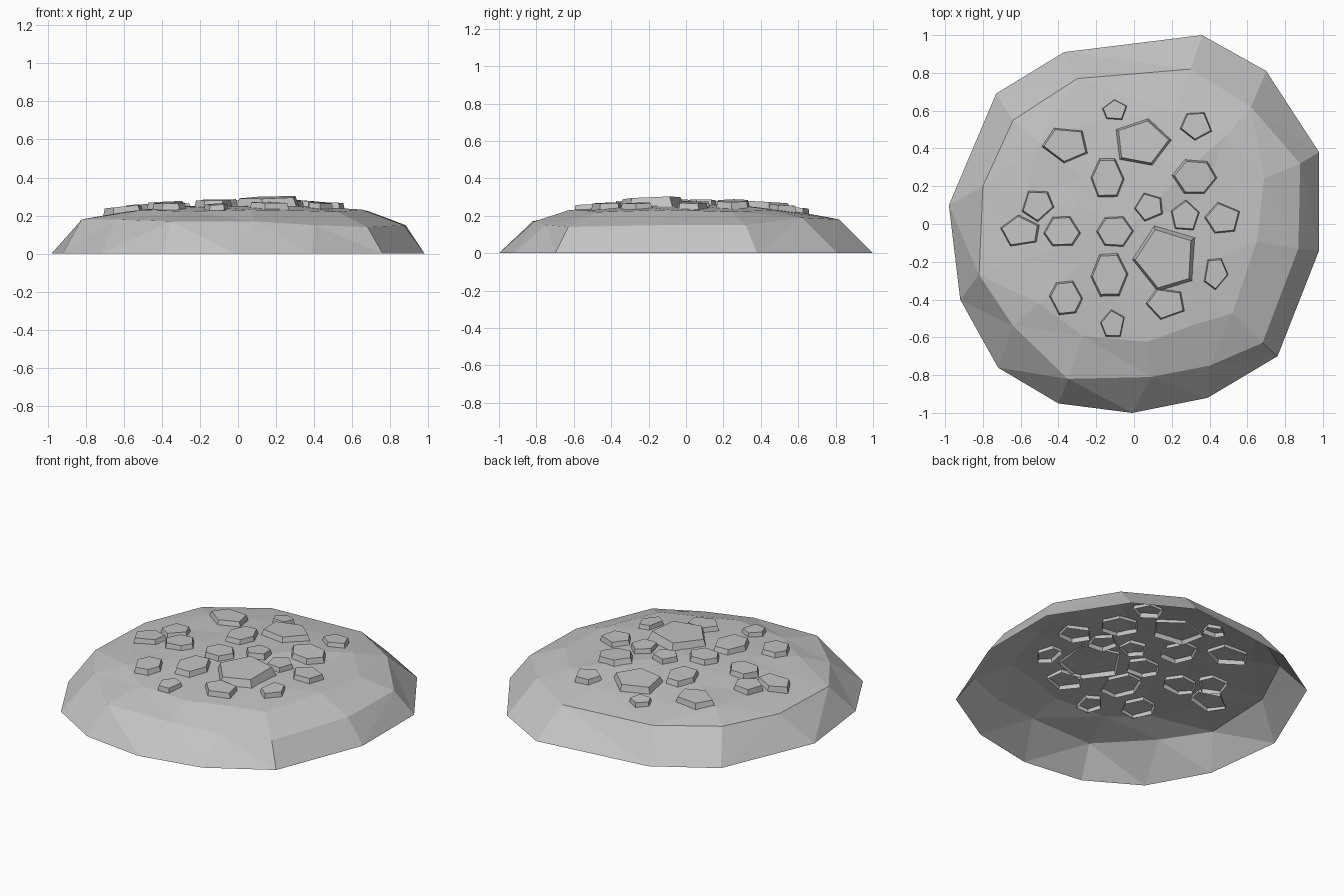
import bpy
import bmesh
import math
import random
from mathutils import Vector
from mathutils.bvhtree import BVHTree

random.seed(4)

default_cube = bpy.data.objects.get("Cube")
if default_cube:
    bpy.data.objects.remove(default_cube, do_unlink=True)


def make_material(name, colour):
    material = bpy.data.materials.new(name)
    material.use_nodes = True
    material.diffuse_color = colour
    material.node_tree.nodes["Principled BSDF"].inputs["Base Color"].default_value = colour
    return material


def add_object(name, bm, material):
    mesh = bpy.data.meshes.new(name)
    bm.to_mesh(mesh)
    mesh.materials.append(material)
    obj = bpy.data.objects.new(name, mesh)
    bpy.context.collection.objects.link(obj)
    return obj


def add_ring(bm, points):
    return [bm.verts.new(point) for point in points]


def bridge(bm, lower, upper):
    count = len(lower)
    for i in range(count):
        j = (i + 1) % count
        bm.faces.new((lower[i], lower[j], upper[j], upper[i]))


grey_rock = make_material("grey rock", (0.55, 0.55, 0.55, 1))

# Mound outline on the ground and the shoulder above it, both counter-clockwise
ground = [(0.36, 1), (-0.37, 0.91), (-0.73, 0.69), (-0.98, 0.1), (-0.92, -0.4),
          (-0.72, -0.76), (-0.4, -0.95), (-0.01, -1), (0.39, -0.92),
          (0.76, -0.7), (0.98, -0.14), (0.98, 0.38), (0.7, 0.81)]
shoulder = [(0.3, 0.82, 0.18), (-0.3, 0.77, 0.19), (-0.64, 0.55, 0.19),
            (-0.8, 0.2, 0.18), (-0.82, -0.27, 0.18), (-0.64, -0.54, 0.18),
            (-0.35, -0.82, 0.17), (0.09, -0.81, 0.17), (0.4, -0.75, 0.15),
            (0.68, -0.63, 0.14), (0.87, -0.13, 0.15), (0.88, 0.32, 0.15),
            (0.62, 0.62, 0.19)]


def shrunken_shoulder(scale, height):
    jitter = random.uniform
    return [(x * scale * jitter(0.94, 1.06), y * scale * jitter(0.94, 1.06),
             height + jitter(-0.008, 0.008)) for x, y, z in shoulder]


# Hollow mound, open underneath
bm = bmesh.new()
rings = [add_ring(bm, [(x, y, 0) for x, y in ground]),
         add_ring(bm, shoulder),
         add_ring(bm, shrunken_shoulder(0.75, 0.225)),
         add_ring(bm, shrunken_shoulder(0.42, 0.25))]
for lower, upper in zip(rings, rings[1:]):
    bridge(bm, lower, upper)
summit = bm.verts.new((0, 0, 0.258))
for i, vert in enumerate(rings[-1]):
    bm.faces.new((vert, rings[-1][(i + 1) % len(ground)], summit))
bmesh.ops.triangulate(bm, faces=bm.faces[:])
bm.normal_update()
mound_surface = BVHTree.FromBMesh(bm)
add_object("mound", bm, grey_rock)
bm.free()

# Stones: centre x, centre y, half width, half depth, sides, turn in degrees
stones = [
    (-0.1, 0.6, 0.07, 0.06, 5, 90), (-0.36, 0.42, 0.13, 0.1, 5, 115),
    (0.04, 0.43, 0.16, 0.13, 5, 80), (0.33, 0.52, 0.09, 0.08, 5, 55),
    (-0.14, 0.24, 0.09, 0.12, 6, 60), (0.32, 0.25, 0.12, 0.1, 6, 0),
    (-0.51, 0.1, 0.09, 0.09, 5, 130), (0.08, 0.09, 0.08, 0.08, 5, 110),
    (0.27, 0.04, 0.08, 0.09, 5, 90), (0.47, 0.03, 0.1, 0.09, 5, 100),
    (-0.6, -0.04, 0.11, 0.09, 5, 100), (-0.38, -0.04, 0.1, 0.09, 6, 0),
    (-0.1, -0.04, 0.1, 0.09, 6, 0), (0.17, -0.18, 0.18, 0.18, 5, 105),
    (-0.13, -0.27, 0.1, 0.13, 6, 60), (-0.36, -0.39, 0.09, 0.1, 6, 0),
    (0.43, -0.26, 0.07, 0.09, 5, 60), (0.17, -0.42, 0.11, 0.09, 5, 115),
    (-0.11, -0.53, 0.07, 0.08, 5, 95)]


def add_stone(number, x, y, half_width, half_depth, sides, turn):
    hit, normal, _, _ = mound_surface.ray_cast(Vector((x, y, 1)), Vector((0, 0, -1)))
    # Each stone leans only partly with the slope, so its uphill edge sinks in
    axis = (normal + Vector((0, 0, 0.8))).normalized()
    lean = Vector((0, 0, 1)).rotation_difference(axis)
    outline = []
    for i in range(sides):
        angle = math.radians(turn) + math.tau * (i + random.uniform(-0.1, 0.1)) / sides
        outline.append((half_width * math.cos(angle), half_depth * math.sin(angle)))
    rise = 0.018 + 0.13 * min(half_width, half_depth)

    def level(scale, height):
        return [hit + lean @ Vector((px * scale, py * scale, height))
                for px, py in outline]

    stone = bmesh.new()
    foot = add_ring(stone, level(1.06, -0.025))
    top = add_ring(stone, level(0.9, rise))
    bridge(stone, foot, top)
    stone.faces.new(top)
    stone.normal_update()
    add_object(f"stone_{number:02d}", stone, grey_rock)
    stone.free()


for number, stone_row in enumerate(stones, 1):
    add_stone(number, *stone_row)
